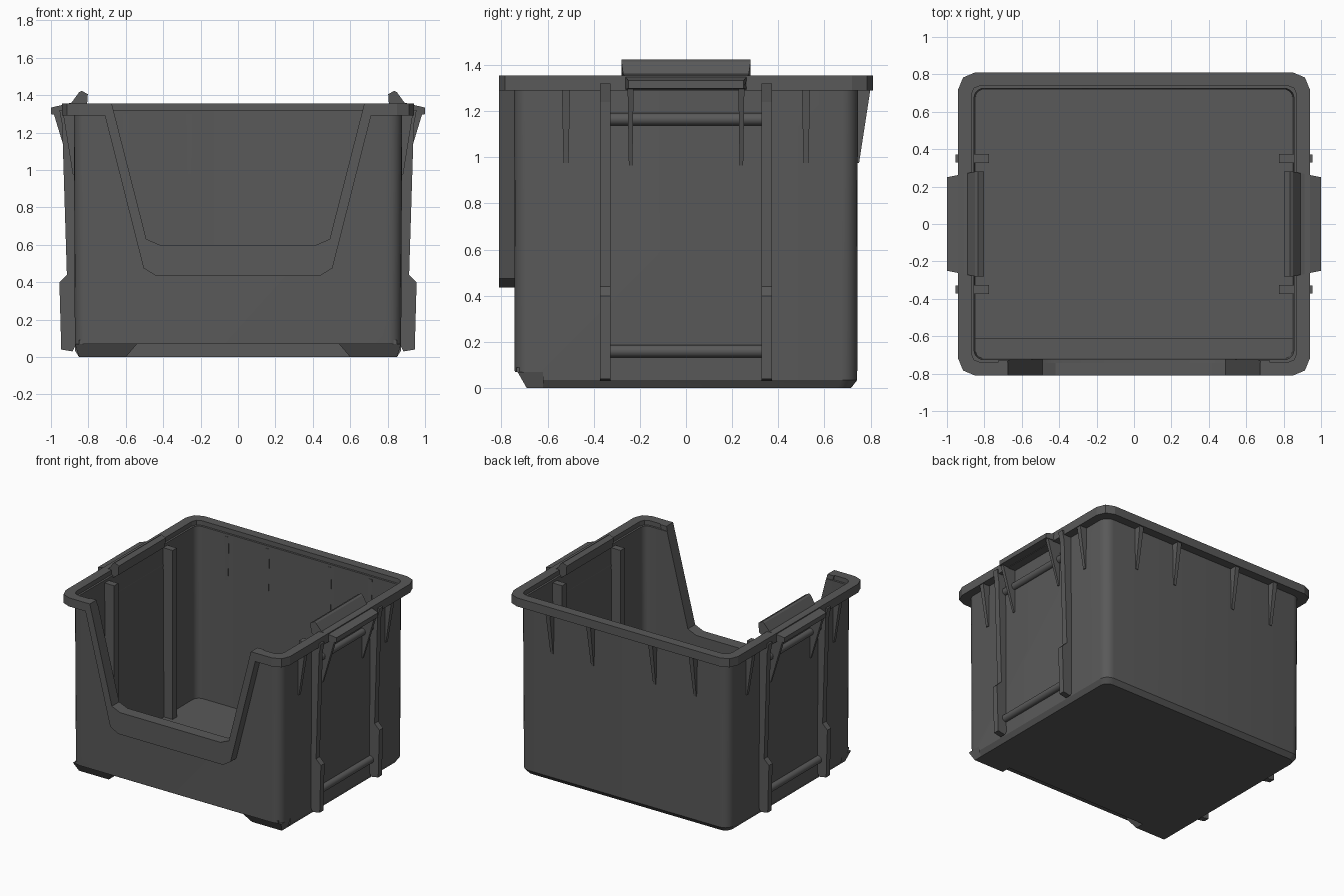
import bpy, bmesh, math

if "Cube" in bpy.data.objects:
    bpy.data.objects.remove(bpy.data.objects["Cube"])

grey = bpy.data.materials.new("dark_grey_plastic")
grey.diffuse_color = (0.1, 0.1, 0.1, 1)
grey.use_nodes = True
grey.node_tree.nodes["Principled BSDF"].inputs["Base Color"].default_value = grey.diffuse_color


def finish(name, bm):
    bmesh.ops.recalc_face_normals(bm, faces=bm.faces[:])
    me = bpy.data.meshes.new(name)
    bm.to_mesh(me)
    bm.free()
    ob = bpy.data.objects.new(name, me)
    bpy.context.collection.objects.link(ob)
    me.materials.append(grey)
    return ob


def loft(name, loops, closed=False):
    """Skin rings of equal length; cap the ends unless the rings close on themselves."""
    bm = bmesh.new()
    rings = [[bm.verts.new(p) for p in l] for l in loops]
    n = len(rings[0])
    pairs = list(zip(rings, rings[1:])) + ([(rings[-1], rings[0])] if closed else [])
    for a, b in pairs:
        for i in range(n):
            bm.faces.new((a[i], a[(i + 1) % n], b[(i + 1) % n], b[i]))
    if not closed:
        bm.faces.new(rings[0])
        bm.faces.new(rings[-1])
    return finish(name, bm)


def prism(name, pts, axis, a, b):
    """Extrude a 2D profile (xz for axis y, yz for axis x) from a to b."""
    put = (lambda p, d: (p[0], d, p[1])) if axis == 'y' else (lambda p, d: (d, p[0], p[1]))
    return loft(name, [[put(p, d) for p in pts] for d in (a, b)])


def box(name, x0, x1, y0, y1, z0, z1):
    return prism(name, [(x0, z0), (x1, z0), (x1, z1), (x0, z1)], 'y', y0, y1)


def rounded(hx, hy, r, z, seg=5):
    pts = []
    for q, (sx, sy) in enumerate([(1, 1), (-1, 1), (-1, -1), (1, -1)]):
        for i in range(seg + 1):
            t = math.pi / 2 * (q + i / seg)
            pts.append((sx * (hx - r) + r * math.cos(t), sy * (hy - r) + r * math.sin(t), z))
    return pts


def activate(ob):
    bpy.ops.object.select_all(action='DESELECT')
    ob.select_set(True)
    bpy.context.view_layer.objects.active = ob


def cut(ob, cutter):
    m = ob.modifiers.new("cut", 'BOOLEAN')
    m.operation, m.solver, m.object = 'DIFFERENCE', 'EXACT', cutter
    activate(ob)
    bpy.ops.object.modifier_apply(modifier=m.name)


def mirror(ob):
    ob.modifiers.new("mirror", 'MIRROR')
    return ob


# Bin shell with a chamfered base, and the flat rim around it
shell = loft("bin_shell", [
    rounded(0.85, 0.715, 0.06, 0), rounded(0.872, 0.742, 0.07, 0.035),
    rounded(0.878, 0.745, 0.07, 1.32), rounded(0.855, 0.725, 0.05, 1.32),
    rounded(0.848, 0.72, 0.05, 0.02)])
rim = loft("rim", [
    rounded(0.94, 0.81, 0.09, 1.29, 2), rounded(0.94, 0.81, 0.09, 1.355, 2),
    rounded(0.87, 0.74, 0.05, 1.355, 2), rounded(0.87, 0.74, 0.05, 1.29, 2)], True)

# Front opening and the step under the front wall
half = [(0.42, 0.60), (0.49, 0.63), (0.675, 1.355), (0.70, 1.45)]
opening = prism("opening_cutter", half + [(-x, z) for x, z in half[::-1]], 'y', -1, -0.6)
step = box("step_cutter", -1, 1, -1, -0.62, -0.1, 0.07)
cut(shell, opening)
cut(shell, step)
cut(rim, opening)
for c in (opening, step):
    bpy.data.objects.remove(c)
activate(shell)
bpy.ops.object.shade_smooth_by_angle(angle=math.radians(30))
prism("front_step", [(-0.735, 0.07), (-0.62, 0.07), (-0.62, 0), (-0.61, 0),
                     (-0.61, 0.09), (-0.735, 0.09)], 'x', -0.85, 0.85)

# Raised frame around the opening
inner = [(0.675, 1.355), (0.49, 0.63), (0.42, 0.60)]
outer = [(0.44, 0.435), (0.505, 0.475), (0.728, 1.355)]
mx = lambda pts: [(-x, z) for x, z in pts[::-1]]
prism("opening_frame", inner + mx(inner) + mx(outer) + outer, 'y', -0.81, -0.73)

# Stacking feet at the front corners
mirror(loft("front_foot", [
    [(0.60, -0.69, 0), (0.85, -0.69, 0), (0.85, -0.62, 0), (0.60, -0.62, 0)],
    [(0.54, -0.73, 0.07), (0.872, -0.73, 0.07), (0.872, -0.62, 0.07), (0.54, -0.62, 0.07)]]))

# Side rails outside and guide posts inside
rail = [(0.86, 1.32), (0.955, 1.32), (0.94, 1.24), (0.915, 0.44), (0.955, 0.40),
        (0.945, 0.04), (0.885, 0.03), (0.86, 0.08)]
for y in (-0.35, 0.35):
    mirror(prism("side_rail", rail, 'y', y - 0.022, y + 0.022))
    mirror(box("inner_post", 0.775, 0.86, y - 0.025, y + 0.025, 0.02, 1.30))

# Horizontal rods between the rails
for z in (0.16, 1.165):
    ring = [(0.88 + 0.028 * math.cos(k * math.pi / 5), z + 0.028 * math.sin(k * math.pi / 5))
            for k in range(10)]
    rod = mirror(prism("side_rod", ring, 'y', -0.34, 0.34))
    activate(rod)
    bpy.ops.object.shade_smooth_by_angle(angle=math.radians(40))

# Handles on the side rims
grip = [(0.808, 1.335), (0.803, 1.405), (0.835, 1.423), (0.85, 1.415), (0.89, 1.36),
        (1.0, 1.333), (1.0, 1.298), (0.87, 1.29)]
taper = lambda x: 0.28 - 0.03 * max(0, x - 0.85) / 0.15
mirror(loft("handle", [[(x, s * taper(x), z) for x, z in grip] for s in (-1, 1)]))


# Tapered gussets under the rim: wide at the top, narrow at the bottom
def gusset(name, pos, reach, wall, bottom, width, side):
    loops = [[(wall - 0.02, pos - w, z), (out, pos - w, z), (out, pos + w, z),
              (wall - 0.02, pos + w, z)]
             for z, out, w in ((bottom, wall + 0.008, width * 0.6), (1.30, reach, width))]
    if not side:
        loops = [[(b, a, z) for a, b, z in l] for l in loops]
    return mirror(loft(name, loops))


for s in (-1, 1):
    gusset("side_gusset", s * 0.52, 0.935, 0.875, 0.975, 0.018, True)
    gusset("handle_gusset", s * 0.24, 0.985, 0.875, 0.965, 0.013, True)
for x in (0.26, 0.60):
    gusset("back_gusset", x, 0.80, 0.742, 0.975, 0.018, False)
